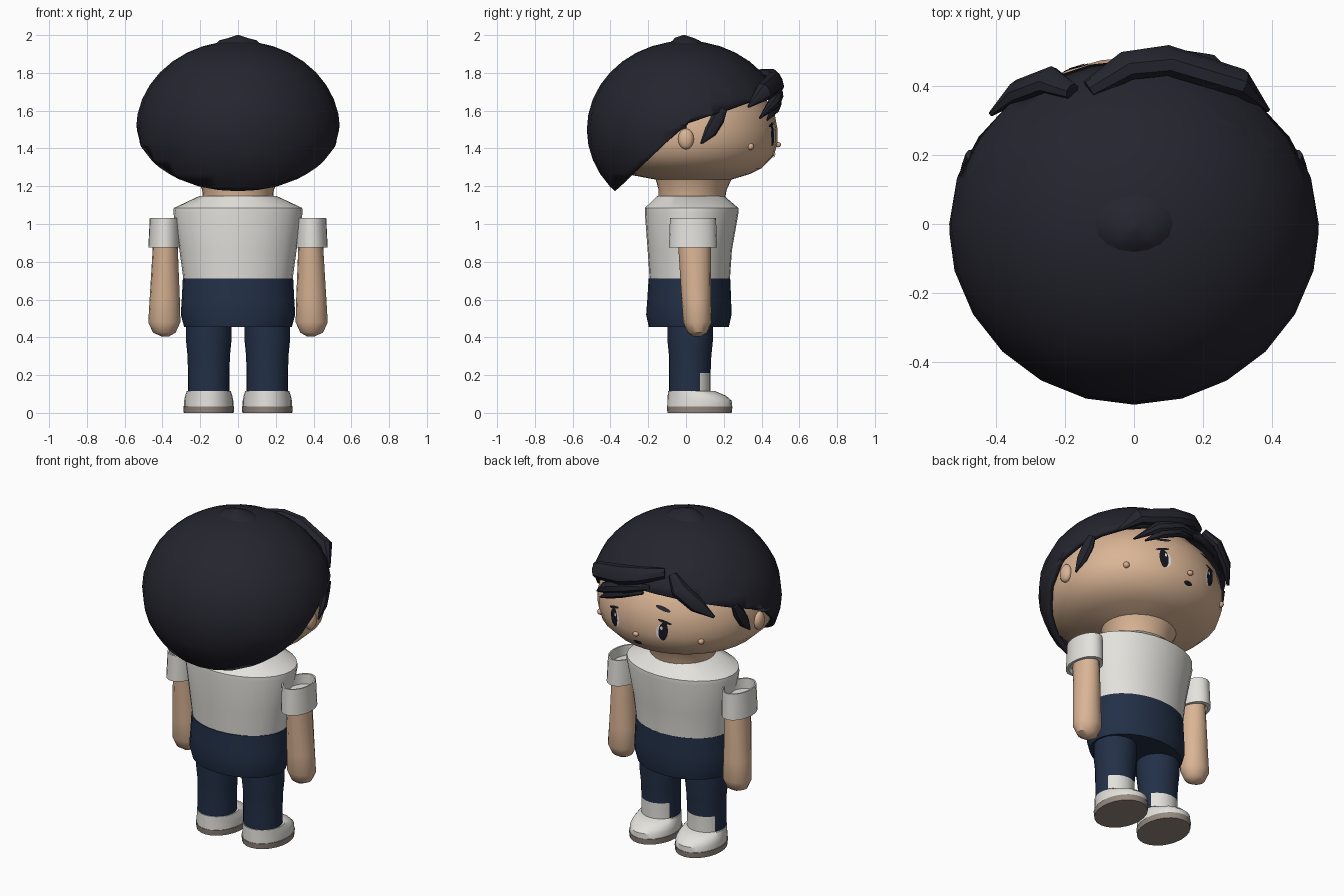
import bpy, bmesh
from math import sin, cos, pi, radians, sqrt
from mathutils import Vector, Matrix

if "Cube" in bpy.data.objects:
    bpy.data.objects.remove(bpy.data.objects["Cube"], do_unlink=True)


def material(name, rgb):
    m = bpy.data.materials.new(name)
    m.use_nodes = True
    m.diffuse_color = (*rgb, 1)
    m.node_tree.nodes["Principled BSDF"].inputs["Base Color"].default_value = (*rgb, 1)
    return m


HAIR = material("dark hair", (0.018, 0.018, 0.028))
SKIN = material("warm skin", (0.70, 0.46, 0.30))
WHITE = material("off white cloth", (0.77, 0.76, 0.72))
NAVY = material("navy cloth", (0.016, 0.029, 0.062))
SOLE = material("taupe sole", (0.30, 0.25, 0.21))
INK = material("eye ink", (0.008, 0.008, 0.014))
BLUSH = material("peach blush", (0.70, 0.42, 0.27))


def finish(name, bm, *mats, angle=40):
    bmesh.ops.recalc_face_normals(bm, faces=bm.faces)
    me = bpy.data.meshes.new(name)
    bm.to_mesh(me)
    bm.free()
    ob = bpy.data.objects.new(name, me)
    bpy.context.collection.objects.link(ob)
    for m in mats:
        me.materials.append(m)
    bpy.ops.object.select_all(action="DESELECT")
    ob.select_set(True)
    bpy.context.view_layer.objects.active = ob
    bpy.ops.object.shade_smooth_by_angle(angle=radians(angle))
    return ob


def skin(rings, caps=True):
    """Bridge equal-length rings of points into a bmesh."""
    bm = bmesh.new()
    loops = [[bm.verts.new(p) for p in ring] for ring in rings]
    n = len(loops[0])
    for a, b in zip(loops, loops[1:]):
        for i in range(n):
            j = (i + 1) % n
            bm.faces.new((a[i], a[j], b[j], b[i]))
    if caps:
        bm.faces.new(loops[0])
        bm.faces.new(loops[-1])
    return bm


def ellipse(cx, cy, z, rx, ry, n=24):
    return [Vector((cx + rx * sin(2 * pi * i / n), cy + ry * cos(2 * pi * i / n), z))
            for i in range(n)]


def loft(rows, n=24):
    """Rows are (centre x, centre y, z, x radius, y radius)."""
    return skin([ellipse(*r, n) for r in rows])


def ball(name, loc, scale, mat):
    bm = bmesh.new()
    bmesh.ops.create_uvsphere(bm, u_segments=14, v_segments=8, radius=1)
    bmesh.ops.transform(bm, verts=bm.verts,
                        matrix=Matrix.Translation(loc) @ Matrix.Diagonal((*scale, 1)))
    return finish(name, bm, mat, angle=60)


# Head with neck
head = finish("head", loft([
    (0, .03, 1.12, .185, .175), (0, .035, 1.18, .19, .18), (0, .04, 1.235, .215, .2),
    (0, .01, 1.265, .33, .33), (0, 0, 1.295, .405, .40), (0, 0, 1.36, .475, .465),
    (0, 0, 1.43, .495, .485), (0, 0, 1.5, .495, .485), (0, 0, 1.58, .475, .47),
    (0, 0, 1.66, .43, .425), (0, 0, 1.75, .35, .34), (0, 0, 1.84, .2, .2)], 32), SKIN)

# Hair cap: ellipsoid trimmed by two slopes, low at the nape and high at the brow
bm = bmesh.new()
bmesh.ops.create_uvsphere(bm, u_segments=24, v_segments=18, radius=1)
bmesh.ops.transform(bm, verts=bm.verts,
                    matrix=Matrix.Translation((0, 0, 1.5)) @ Matrix.Diagonal((.54, .525, .47, 1)))
NAPE, BROW, EDGE = .95, .34, 1.53
for slope in (NAPE, BROW):
    bmesh.ops.bisect_plane(bm, geom=bm.verts[:] + bm.edges[:] + bm.faces[:],
                           plane_co=(0, 0, EDGE), plane_no=(0, -slope, 1))


def below(f):
    c = f.calc_center_median()
    return c.z < EDGE + (NAPE if c.y < 0 else BROW) * c.y


bmesh.ops.delete(bm, geom=[f for f in bm.faces if below(f)], context="FACES")
cap = finish("hair_cap", bm, HAIR)
shell = cap.modifiers.new("thickness", "SOLIDIFY")
shell.thickness, shell.offset = .03, -1

# Crown tuft
finish("crown_tuft", loft([(0, 0, 1.95, .12, .1), (0, 0, 1.972, .1, .07),
                           (0, -.01, 1.985, .05, .05), (0, -.01, 2.0, .006, .006)], 16), HAIR)


def lock(name, path, widths, thick=.03):
    """Flattened tapering strand that follows a path around the head."""
    pts = [Vector(p) for p in path]
    rings = []
    for i, p in enumerate(pts):
        t = (pts[min(i + 1, len(pts) - 1)] - pts[max(i - 1, 0)]).normalized()
        out = p - Vector((0, 0, 1.5))
        out = (out - t * out.dot(t)).normalized()
        side = t.cross(out)
        w = widths[i]
        rings.append([p + side * w * cos(k * pi / 4) + out * min(thick, w) * sin(k * pi / 4)
                      for k in range(8)])
    finish(name, skin(rings), HAIR, angle=35)


# Fringe swept to both sides
lock("fringe_top", [(-.13, .39, 1.79), (-.02, .46, 1.775), (.1, .475, 1.75),
                    (.31, .41, 1.70), (.39, .33, 1.62)], [.03, .05, .06, .05, .006], .04)
lock("fringe_middle", [(-.07, .45, 1.71), (.08, .485, 1.69), (.22, .465, 1.64),
                       (.33, .39, 1.56)], [.015, .04, .035, .005])
lock("fringe_low", [(-.03, .46, 1.67), (.09, .485, 1.65), (.19, .47, 1.61),
                    (.28, .43, 1.55)], [.01, .03, .028, .005], .022)
lock("fringe_side", [(-.18, .385, 1.79), (-.25, .42, 1.73), (-.34, .385, 1.65),
                     (-.415, .32, 1.57)], [.025, .05, .045, .008])

for s, tag in ((1, "left"), (-1, "right")):
    # Sideburn and ear
    lock(tag + "_sideburn", [(s * .47, .20, 1.61), (s * .475, .17, 1.56),
                             (s * .485, .13, 1.49), (s * .49, .08, 1.425)],
         [.02, .037, .034, .005], .025)
    ball(tag + "_ear", (s * .495, 0, 1.45), (.028, .042, .055), SKIN)
    # Cheek spot
    ball(tag + "_cheek", (s * .342, .342, 1.41), (.018, .018, .018), BLUSH)

ball("nose", (0, .487, 1.42), (.018, .016, .014), BLUSH)


def decal(name, x, z, w, h, mat, tilt=0, lift=.003):
    """Thin oval laid onto the face."""
    rot = Matrix.Rotation(radians(tilt), 3, "Y")
    rings = [[rot @ Vector((w * k * cos(a * pi / 10), 0, h * k * sin(a * pi / 10)))
              + Vector((x, .7, z)) for a in range(20)] for k in (1, .65, .3)]
    bm = skin(rings, caps=False)
    bmesh.ops.holes_fill(bm, edges=[e for e in bm.edges if e.is_boundary and
                         all((v.co - Vector((x, .7, z))).length < .31 * max(w, h) for v in e.verts)])
    ob = finish(name, bm, mat)
    wrap = ob.modifiers.new("wrap", "SHRINKWRAP")
    wrap.target, wrap.wrap_method, wrap.offset = head, "PROJECT", lift
    wrap.use_project_y = wrap.use_negative_direction = True
    wrap.use_positive_direction = False
    wrap.wrap_mode = "ABOVE_SURFACE"


# Eyes, lashes, brows and mouth
for s, tag in ((1, "left"), (-1, "right")):
    decal(tag + "_eye_white", s * .15, 1.46, .026, .045, WHITE, 0, .002)
    decal(tag + "_iris", s * .165, 1.468, .026, .056, INK, s * 6, .004)
    decal(tag + "_glint", s * .155, 1.488, .007, .011, WHITE, 0, .006)
    decal(tag + "_lash", s * .17, 1.525, .04, .008, INK, s * 14, .005)
    decal(tag + "_brow", s * .15, 1.595, .045, .010, HAIR, s * 14, .005)
decal("mouth", 0, 1.365, .028, .012, INK, 0, .005)

# Shirt and trouser hips
finish("shirt", loft([(0, .02, .70, .288, .212), (0, .02, .86, .31, .223),
                      (0, .03, 1.06, .342, .248), (0, .03, 1.085, .34, .247),
                      (0, .025, 1.148, .205, .178)], 28), WHITE, angle=30)
finish("trouser_hips", loft([(0, .015, .455, .285, .212), (0, .015, .52, .303, .226),
                             (0, .017, .6, .298, .222), (0, .018, .712, .292, .216)], 28), NAVY)

for s, tag in ((1, "left"), (-1, "right")):
    # Trouser leg with a pale patch on the shin
    x = s * .155
    bm = loft([(x, .02, .09, .11, .11), (x, .02, .21, .11, .11), (x, .022, .3, .112, .112),
               (x, .022, .38, .12, .12), (x, .022, .47, .12, .12)])
    for f in bm.faces:
        c = f.calc_center_median()
        f.material_index = int(c.z < .21 and c.y > .075)
    finish(tag + "_trouser_leg", bm, NAVY, WHITE)
    # Shoe upper and sole
    finish(tag + "_shoe", loft([(x, .072, .03, .13, .172), (x, .072, .065, .13, .17),
                                (x, .058, .09, .125, .155), (x, .03, .115, .117, .125)]), WHITE)
    finish(tag + "_sole", loft([(x, .072, 0, .132, .17), (x, .072, .034, .135, .174)]), SOLE)
    # Arm with rounded fist
    finish(tag + "_arm", loft([(s * .385, .058, .405, .02, .02), (s * .39, .06, .425, .06, .052),
                               (s * .39, .06, .48, .085, .075), (s * .388, .055, .6, .08, .078),
                               (s * .385, .045, .88, .066, .086),
                               (s * .383, .04, .96, .062, .085)], 16), SKIN)
    # Open cuffed sleeve: outer wall, lip and inner wall
    finish(tag + "_sleeve", loft([(s * .388, .035, .90, .068, .1), (s * .39, .035, .875, .07, .105),
                                  (s * .39, .037, .875, .085, .127), (s * .387, .037, 1.032, .08, .122),
                                  (s * .387, .037, 1.032, .072, .112),
                                  (s * .387, .037, .97, .072, .112)]), WHITE, angle=35)
